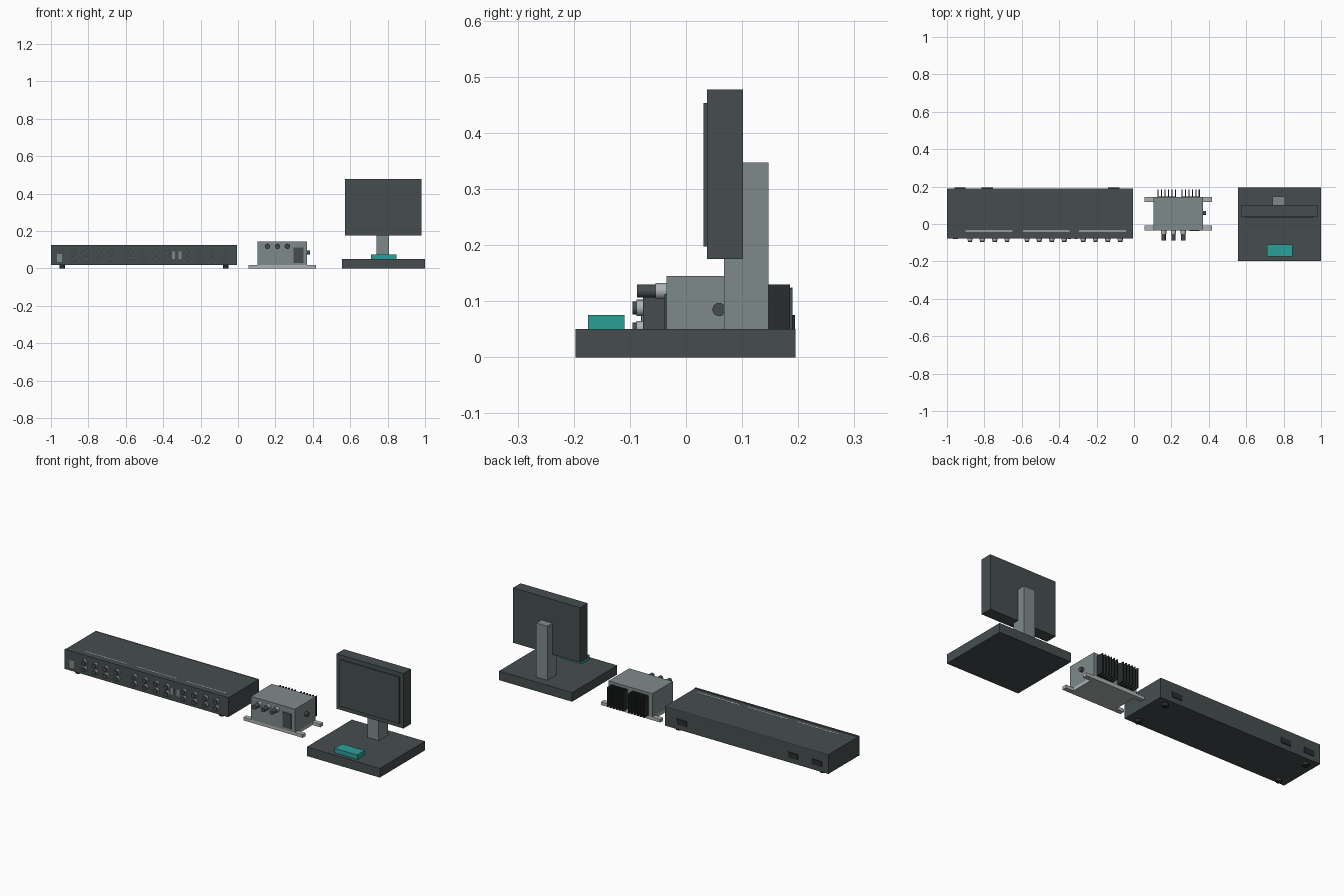
import bpy
import bmesh
from math import pi
from mathutils import Matrix, Vector

if "Cube" in bpy.data.objects:
    bpy.data.objects.remove(bpy.data.objects["Cube"], do_unlink=True)


def material(name, r, g, b):
    m = bpy.data.materials.new(name)
    m.use_nodes = True
    m.diffuse_color = (r, g, b, 1)
    m.node_tree.nodes["Principled BSDF"].inputs["Base Color"].default_value = (r, g, b, 1)
    return m


DARK = material("charcoal", 0.061, 0.076, 0.080)
BLACK = material("near black", 0.022, 0.026, 0.027)
GREY = material("mid grey", 0.212, 0.254, 0.256)
LIGHT = material("light grey", 0.42, 0.45, 0.45)
WHITE = material("off white", 0.75, 0.76, 0.75)
TEAL = material("teal", 0.025, 0.35, 0.32)


def finish(name, bm, mat, smooth=False):
    bmesh.ops.recalc_face_normals(bm, faces=bm.faces)
    me = bpy.data.meshes.new(name)
    bm.to_mesh(me)
    bm.free()
    me.materials.append(mat)
    ob = bpy.data.objects.new(name, me)
    bpy.context.collection.objects.link(ob)
    if smooth:
        bpy.ops.object.select_all(action="DESELECT")
        ob.select_set(True)
        bpy.context.view_layer.objects.active = ob
        bpy.ops.object.shade_smooth_by_angle()
    return ob


def boxes(name, mat, spans):
    """One object from boxes given as (x range, y range, z range)."""
    bm = bmesh.new()
    for span in spans:
        size = [b - a for a, b in span]
        mid = Vector([(a + b) / 2 for a, b in span])
        bmesh.ops.create_cube(bm, size=1, matrix=Matrix.Translation(mid) @ Matrix.Diagonal((*size, 1)))
    return finish(name, bm, mat)


def cylinders(name, mat, centres, radius, length, axis, sides=20):
    """One object from equal cylinders lying along the given axis."""
    turn = {"X": Matrix.Rotation(pi / 2, 4, "Y"), "Y": Matrix.Rotation(pi / 2, 4, "X"),
            "Z": Matrix.Identity(4)}[axis]
    bm = bmesh.new()
    for c in centres:
        bmesh.ops.create_cone(bm, cap_ends=True, segments=sides, radius1=radius, radius2=radius,
                              depth=length, matrix=Matrix.Translation(c) @ turn)
    return finish(name, bm, mat, True)


# Long rack unit
boxes("rack_body", DARK, [((-0.999, -0.006), (-0.066, 0.19), (0.017, 0.123))])
boxes("rack_front_panel", DARK, [((-1, -0.005), (-0.077, -0.066), (0.017, 0.125))])
boxes("rack_back_trim", GREY, [((-0.995, -0.01), (0.186, 0.19), (0.123, 0.1245))])
cylinders("rack_feet", BLACK, [(x, y, 0.0095) for x in (-0.94, -0.065) for y in (-0.045, 0.155)],
          0.015, 0.019, "Z")

# Two rows of connectors in three groups of four
knobs = [(start + 0.066 * i, z) for start in (-0.877, -0.572, -0.272) for i in range(4)
         for z in (0.05, 0.088)]
cylinders("rack_connector_collars", LIGHT, [(x, -0.082, z) for x, z in knobs], 0.0145, 0.012, "Y")
cylinders("rack_connector_tips", DARK, [(x, -0.0915, z) for x, z in knobs], 0.0118, 0.007, "Y")

# Switches, label strips and rear sockets
boxes("rack_power_switch", GREY, [((-0.968, -0.942), (-0.080, -0.076), (0.035, 0.078))])
boxes("rack_ports", GREY, [((x - 0.009, x + 0.009), (-0.079, -0.076), (0.05, 0.09))
                           for x in (-0.345, -0.31)])
boxes("rack_label_strips", WHITE, [((x, x + 0.25), (-0.040, -0.035), (0.122, 0.1238))
                                   for x in (-0.9, -0.594, -0.294)])
boxes("rack_rear_sockets", BLACK, [((x - 0.03, x + 0.03), (0.189, 0.194), (0.045, 0.075))
                                   for x in (-0.93, -0.785, -0.108)])

# Middle control box with mounting plate and tabs
boxes("box_base_plate", LIGHT,
      [((0.104, 0.37), (-0.034, 0.144), (0, 0.017))]
      + [(xs, ys, (0, 0.017)) for xs in ((0.056, 0.104), (0.37, 0.417))
         for ys in ((-0.034, -0.008), (0.118, 0.144))])
boxes("box_housing", GREY, [((0.104, 0.37), (-0.035, 0.144), (0.017, 0.145))])
boxes("box_front_plate", DARK, [((0.297, 0.35), (-0.038, -0.034), (0.03, 0.113))])
plugs = (0.158, 0.211, 0.264)
cylinders("box_plug_collars", LIGHT, [(x, -0.044, 0.118) for x in plugs], 0.0145, 0.02, "Y")
cylinders("box_plugs", DARK, [(x, -0.07, 0.118) for x in plugs], 0.0118, 0.034, "Y")
cylinders("box_side_knob", DARK, [(0.377, 0.059, 0.085)], 0.0118, 0.016, "X")

# Two heat sinks of six fins at the back
boxes("box_heat_sink_fins", BLACK,
      [((x + 0.0184 * i - 0.003, x + 0.0184 * i + 0.003), (0.143, 0.185), (0.022, 0.13))
       for x in (0.129, 0.257) for i in range(6)])
boxes("box_heat_sink_plates", BLACK, [((x, x + 0.098), (0.143, 0.148), (0.022, 0.13))
                                      for x in (0.126, 0.254)])

# Monitor on its stand, with a small keypad
boxes("stand_base", DARK, [((0.556, 1), (-0.197, 0.195), (0, 0.05))])
boxes("stand_post", GREY, [((0.74, 0.808), (0.068, 0.147), (0.05, 0.347))])
boxes("monitor_case", DARK, [((0.573, 0.98), (0.037, 0.102), (0.175, 0.477))])
boxes("monitor_screen", DARK, [((0.595, 0.958), (0.031, 0.037), (0.197, 0.453))])
boxes("keypad", TEAL, [((0.71, 0.848), (-0.175, -0.11), (0.05, 0.075))])
